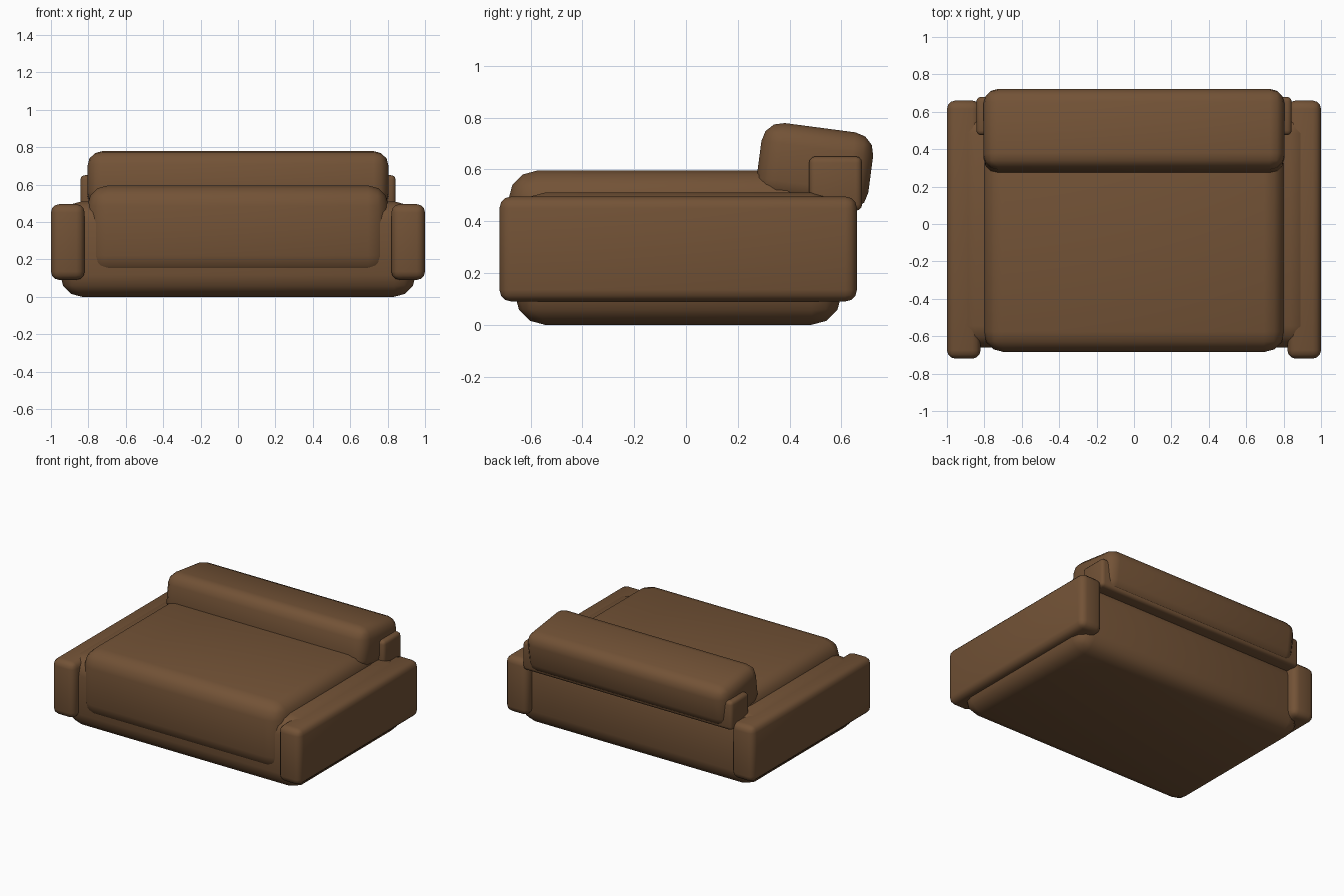
import bpy
import math

cube = bpy.data.objects.get("Cube")
if cube:
    bpy.data.objects.remove(cube, do_unlink=True)

# Single upholstery colour
COLOR = (0.17, 0.085, 0.037, 1.0)
leather = bpy.data.materials.new("brown_leather")
leather.use_nodes = True
leather.diffuse_color = COLOR
bsdf = leather.node_tree.nodes["Principled BSDF"]
bsdf.inputs["Base Color"].default_value = COLOR
bsdf.inputs["Roughness"].default_value = 0.7


def padded_box(name, low, high, bevel, tilt=0.0, segments=3):
    """Soft rounded block spanning low to high, tilted about the x axis."""
    center = [(a + b) / 2 for a, b in zip(low, high)]
    bpy.ops.mesh.primitive_cube_add(size=1, location=center)
    obj = bpy.context.object
    obj.name = name
    obj.scale = [b - a for a, b in zip(low, high)]
    bpy.ops.object.transform_apply(location=False, rotation=False, scale=True)
    obj.rotation_euler.x = math.radians(tilt)
    mod = obj.modifiers.new("soft_edges", "BEVEL")
    mod.width = bevel
    mod.segments = segments
    mod.limit_method = "NONE"
    bpy.ops.object.modifier_apply(modifier=mod.name)
    bpy.ops.object.shade_smooth()
    obj.data.materials.append(leather)
    return obj


# Base and seat
padded_box("base", (-0.95, -0.66, 0), (0.95, 0.60, 0.51), 0.115)
padded_box("seat_cushion", (-0.805, -0.685, 0.11), (0.805, 0.50, 0.595), 0.11)

# Armrests, mirrored
for side, label in ((1, "left"), (-1, "right")):
    xs = sorted((0.82 * side, side))
    padded_box(f"{label}_armrest", (xs[0], -0.72, 0.09),
               (xs[1], 0.66, 0.495), 0.045)

# Back support and leaning back cushion
padded_box("back_support", (-0.843, 0.475, 0.44), (0.843, 0.68, 0.65), 0.025)
padded_box("back_cushion", (-0.805, 0.28, 0.458), (0.805, 0.715, 0.762),
           0.08, tilt=-7.5)
